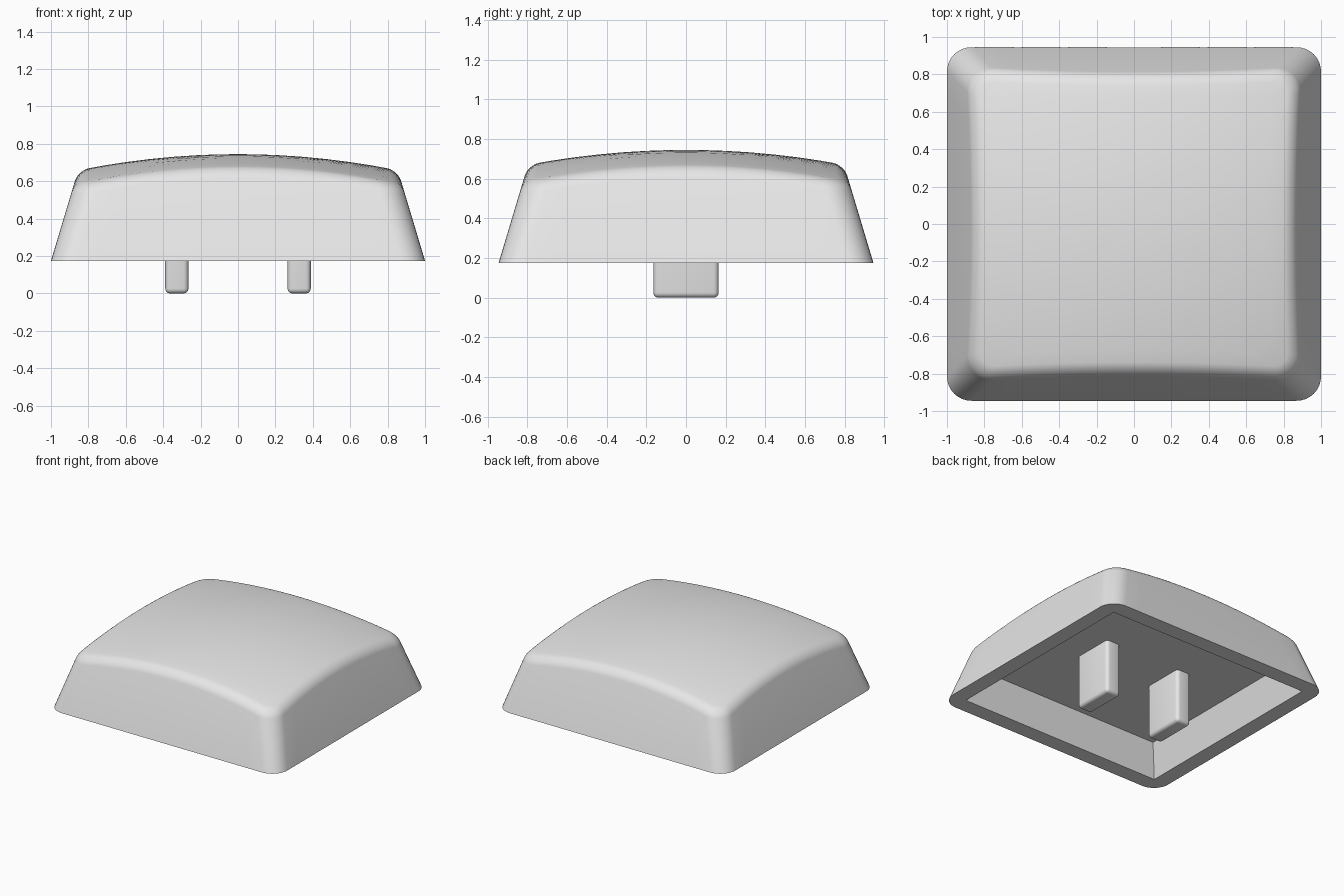
import bpy, bmesh, math
from mathutils import Vector

if "Cube" in bpy.data.objects:
    bpy.data.objects.remove(bpy.data.objects["Cube"])

HX, HY, Z0 = 1.0, 0.945, 0.175      # base half sizes and base height
SLOPE, R = 0.30, 0.13               # wall inward slope, corner radius

grey = bpy.data.materials.new("light grey")
grey.diffuse_color = (0.8, 0.8, 0.8, 1)
grey.use_nodes = True
grey.node_tree.nodes["Principled BSDF"].inputs["Base Color"].default_value = grey.diffuse_color


def dome(x, y):
    return 0.745 - 0.118 * (x * x + y * y)


def outline(side=14, arc=8):
    """Rounded rectangle of base points, counter-clockwise."""
    pts = []
    centres = [(1, 1), (-1, 1), (-1, -1), (1, -1)]
    for k, (sx, sy) in enumerate(centres):
        c = Vector((sx * (HX - R), sy * (HY - R)))
        for i in range(arc + 1):
            a = math.pi / 2 * (k + i / arc)
            pts.append((c + R * Vector((math.cos(a), math.sin(a))), sx, sy, k, i))
    out = []
    for n, (p, sx, sy, k, i) in enumerate(pts):
        # each point keeps its inward direction, so the corner radius stays constant
        d = Vector((-sx, -sy))
        out.append((p, d))
        if i == arc:
            q, e = pts[(n + 1) % len(pts)][0], Vector((-pts[(n + 1) % len(pts)][1], -pts[(n + 1) % len(pts)][2]))
            out += [(p.lerp(q, j / side), d.lerp(e, j / side)) for j in range(1, side)]
    return out


def finish(bm, name):
    bmesh.ops.recalc_face_normals(bm, faces=bm.faces)
    me = bpy.data.meshes.new(name)
    bm.to_mesh(me)
    bm.free()
    ob = bpy.data.objects.new(name, me)
    bpy.context.collection.objects.link(ob)
    me.materials.append(grey)
    bpy.ops.object.select_all(action='DESELECT')
    ob.select_set(True)
    bpy.context.view_layer.objects.active = ob
    bpy.ops.object.shade_smooth_by_angle(angle=math.radians(30))
    return ob


def bridge(bm, a, b):
    n = len(a)
    for i in range(n):
        bm.faces.new((a[i], a[(i + 1) % n], b[(i + 1) % n], b[i]))


# Cap shell: sloped walls meeting a domed top
bm = bmesh.new()
base, edge = [], []
for p, d in outline():
    base.append(bm.verts.new((p.x, p.y, Z0)))
    z = 0.65
    for _ in range(12):
        q = p + d * SLOPE * (z - Z0)
        z = dome(q.x, q.y)
    edge.append(bm.verts.new((q.x, q.y, z)))
bridge(bm, base, edge)
prev = edge
for s in (0.84, 0.7, 0.55, 0.4, 0.25, 0.12):
    ring = [bm.verts.new((v.co.x * s, v.co.y * s, dome(v.co.x * s, v.co.y * s))) for v in edge]
    bridge(bm, prev, ring)
    prev = ring
top = bm.verts.new((0, 0, dome(0, 0)))
for i in range(len(prev)):
    bm.faces.new((prev[i], prev[(i + 1) % len(prev)], top))

# Square-cornered cavity with tapering walls
CX, CY, DEPTH = 0.877, 0.82, 0.245
T = SLOPE * DEPTH
quad = [(1, 1), (-1, 1), (-1, -1), (1, -1)]
rim = [bm.verts.new((x * CX, y * CY, Z0)) for x, y in quad]
roof = [bm.verts.new((x * (CX - T), y * (CY - T), Z0 + DEPTH)) for x, y in quad]
bridge(bm, rim, roof)
bm.faces.new(roof)
loops = [bm.edges.get((l[i], l[i - 1])) for l in (base, rim) for i in range(len(l))]
bmesh.ops.triangle_fill(bm, edges=loops, use_beauty=True)

# Soft rounded edge around the top
soft = [bm.edges.get((edge[i], edge[i - 1])) for i in range(len(edge))]
bmesh.ops.bevel(bm, geom=soft, offset=0.058, offset_type='OFFSET', segments=6,
                profile=0.5, affect='EDGES', clamp_overlap=False)
finish(bm, "cap_shell")

# Two mounting prongs hanging from the cavity roof
for side, name in ((-1, "left_prong"), (1, "right_prong")):
    bm = bmesh.new()
    bmesh.ops.create_cube(bm, size=1)
    h = Z0 + DEPTH
    for v in bm.verts:
        v.co = (v.co.x * 0.124 + side * 0.327, v.co.y * 0.33, (v.co.z + 0.5) * h)
    cut = [e for e in bm.edges if min(v.co.z for v in e.verts) < 0.01]
    bmesh.ops.bevel(bm, geom=cut, offset=0.026, offset_type='OFFSET', segments=4,
                    profile=0.5, affect='EDGES')
    finish(bm, name)
